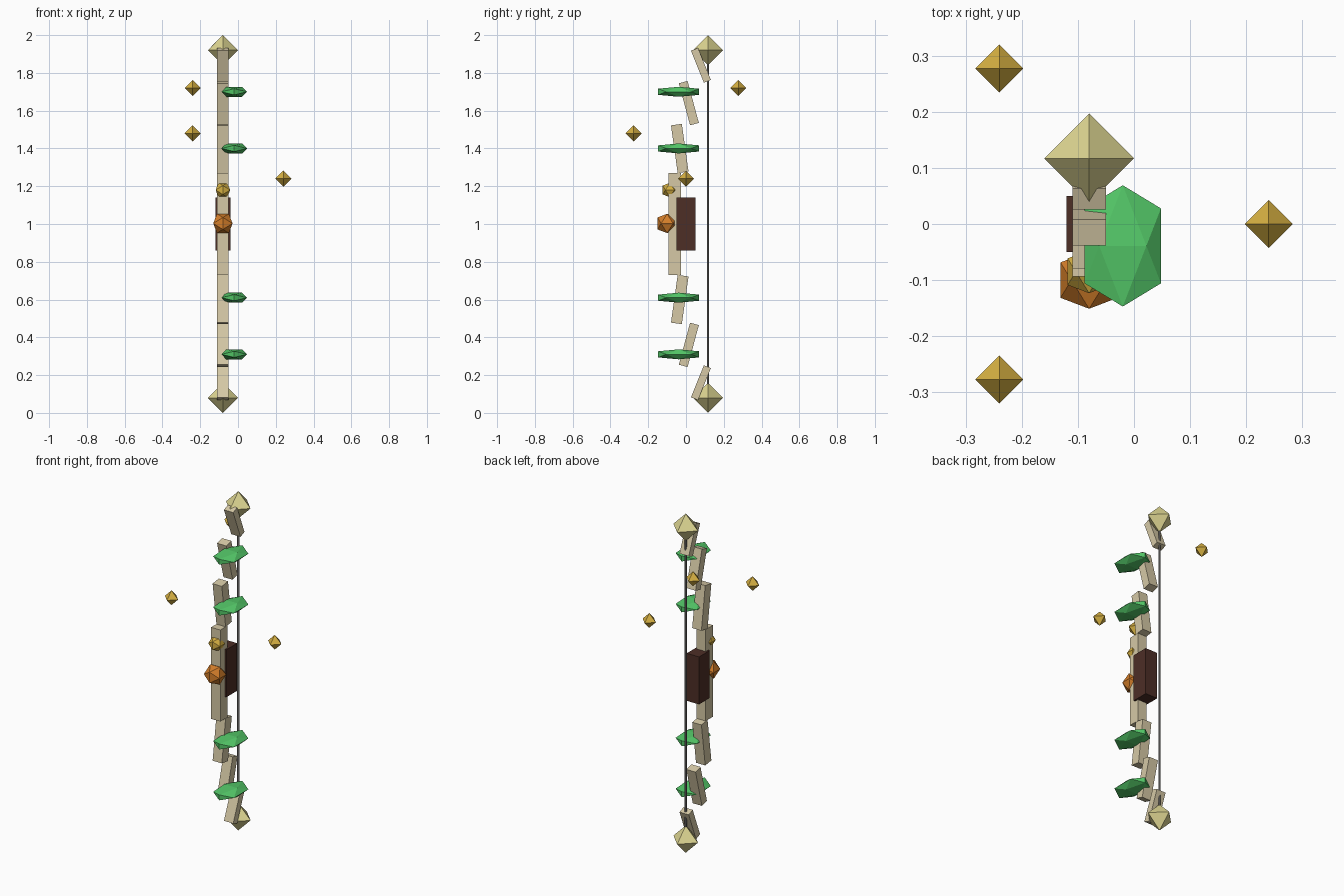
import bpy, bmesh, math
from mathutils import Matrix, Vector

if "Cube" in bpy.data.objects:
    bpy.data.objects.remove(bpy.data.objects["Cube"])

BOW_X = -0.08          # the bow's own plane


def material(name, rgb):
    lin = [(c / 255 / 12.92) if c <= 10 else ((c / 255 + 0.055) / 1.055) ** 2.4 for c in rgb]
    m = bpy.data.materials.new(name)
    m.diffuse_color = (*lin, 1)
    m.use_nodes = True
    m.node_tree.nodes["Principled BSDF"].inputs["Base Color"].default_value = m.diffuse_color
    return m


BONE = material("pale_wood", (214, 201, 166))
TIP = material("pale_yellow", (222, 214, 146))
GREEN = material("leaf_green", (84, 200, 104))
GOLD = material("gold", (214, 176, 66))
ORANGE = material("amber_orange", (212, 126, 42))
BROWN = material("dark_brown", (77, 46, 38))
GREY = material("string_grey", (136, 134, 132))


def finish(name, bm, mat, loc, rot_x=0.0):
    bmesh.ops.recalc_face_normals(bm, faces=bm.faces[:])
    me = bpy.data.meshes.new(name)
    bm.to_mesh(me)
    bm.free()
    me.materials.append(mat)
    ob = bpy.data.objects.new(name, me)
    ob.location = loc
    ob.rotation_euler.x = rot_x
    bpy.context.collection.objects.link(ob)
    return ob


def box(name, size, loc, mat, rot_x=0.0):
    bm = bmesh.new()
    bmesh.ops.create_cube(bm, size=1)
    bmesh.ops.scale(bm, vec=size, verts=bm.verts[:])
    return finish(name, bm, mat, loc, rot_x)


def hull(name, points, loc, mat):
    bm = bmesh.new()
    for p in points:
        bm.verts.new(p)
    bmesh.ops.convex_hull(bm, input=bm.verts[:])
    return finish(name, bm, mat, loc)


def octahedron(name, r, loc, mat):
    pts = [Vector([s * r if i == a else 0 for i in range(3)]) for a in range(3) for s in (-1, 1)]
    return hull(name, pts, loc, mat)


def icosahedron(name, radii, loc, mat):
    phi = (1 + 5 ** 0.5) / 2
    pts = []
    for a in (-1, 1):
        for b in (-phi, phi):
            pts += [(a, 0, b), (0, b, a), (b, a, 0)]
    k = math.sqrt(1 + phi * phi)
    return hull(name, [[c * r / k for c, r in zip(p, radii)] for p in pts], loc, mat)


# straight middle of the bow and its grip
box("bow_riser", (0.06, 0.067, 0.54), (BOW_X, -0.06, 1.0), BONE)
box("grip", (0.08, 0.10, 0.28), (BOW_X, 0, 1.0), BROWN)

# limb segments, mirrored above and below: y, height from middle, thickness, length, tilt
SEGMENTS = [
    ("inner_limb", -0.033, 0.40, 0.058, 0.255, 8),
    ("middle_limb", 0.015, 0.64, 0.048, 0.23, 15),
    ("outer_limb", 0.079, 0.84, 0.04, 0.183, 22),
]
for side, s in (("upper", 1), ("lower", -1)):
    for name, y, dz, thick, length, tilt in SEGMENTS:
        box(f"{side}_{name}", (0.06, thick, length), (BOW_X, y, 1 + s * dz), BONE,
            s * math.radians(tilt))
    octahedron(f"{side}_tip", 0.08, (BOW_X, 0.117, 1 + s * 0.92), TIP)

# bow string
bm = bmesh.new()
bmesh.ops.create_cone(bm, cap_ends=True, segments=6, radius1=0.006, radius2=0.006, depth=1.84)
finish("bow_string", bm, GREY, (BOW_X, 0.117, 1.0))

# flattened leaves along the limbs
for i, z in enumerate((0.31, 0.61, 1.40, 1.70)):
    icosahedron(f"leaf_{i + 1}", (0.08, 0.127, 0.031), (-0.02, -0.039, z), GREEN)

# gem and bead on the front of the riser
icosahedron("front_gem", (0.06,) * 3, (BOW_X, -0.10, 1.003), ORANGE)
icosahedron("front_bead", (0.045,) * 3, (BOW_X, -0.085, 1.18), GOLD)

# floating shards spiralling round the bow
for i in range(3):
    a = -math.radians(120 * i)
    octahedron(f"floating_shard_{i + 1}", 0.043,
               (BOW_X + 0.32 * math.cos(a), 0.32 * math.sin(a), 1.24 + 0.24 * i), GOLD)
